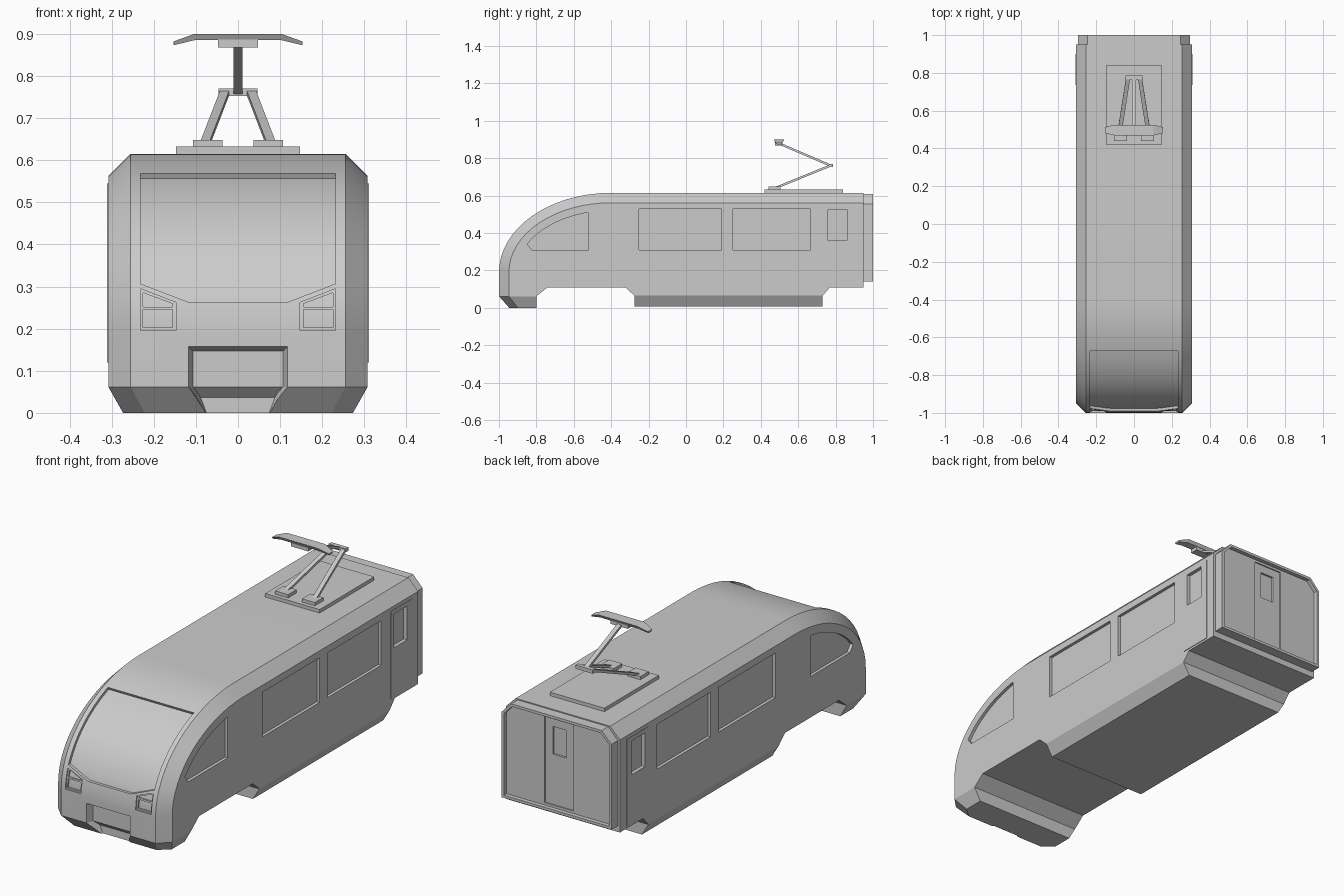
import bpy, bmesh
from math import cos, sin, radians
from mathutils import Vector

cube = bpy.data.objects.get("Cube")
if cube:
    bpy.data.objects.remove(cube, do_unlink=True)

grey = bpy.data.materials.new("light_grey")
grey.use_nodes = True
grey.diffuse_color = (0.6, 0.6, 0.6, 1)
for node in grey.node_tree.nodes:
    if node.type == 'BSDF_PRINCIPLED':
        node.inputs["Base Color"].default_value = (0.6, 0.6, 0.6, 1)


def activate(ob):
    bpy.ops.object.select_all(action='DESELECT')
    ob.select_set(True)
    bpy.context.view_layer.objects.active = ob


def loft(name, rings):
    """Closed solid through rings of equal point count."""
    bm = bmesh.new()
    loops = [[bm.verts.new(p) for p in ring] for ring in rings]
    n = len(loops[0])
    for a, b in zip(loops, loops[1:]):
        for i in range(n):
            j = (i + 1) % n
            bm.faces.new((a[i], a[j], b[j], b[i]))
    bm.faces.new(loops[0])
    bm.faces.new(loops[-1])
    bmesh.ops.recalc_face_normals(bm, faces=bm.faces[:])
    mesh = bpy.data.meshes.new(name)
    bm.to_mesh(mesh)
    bm.free()
    mesh.materials.append(grey)
    ob = bpy.data.objects.new(name, mesh)
    bpy.context.collection.objects.link(ob)
    return ob


def prism(name, pts, axis, lo, hi):
    """Extrude a 2D outline along an axis."""
    def place(p, d):
        return {'X': (d, *p), 'Y': (p[0], d, p[1]), 'Z': (*p, d)}[axis]
    return loft(name, [[place(p, d) for p in pts] for d in (lo, hi)])


def rect(a, b, c, d):
    return [(a, c), (b, c), (b, d), (a, d)]


def box(name, x0, x1, y0, y1, z0, z1):
    return prism(name, rect(x0, x1, y0, y1), 'Z', z0, z1)


def boolean(obs, cutter, mode='DIFFERENCE', remove=True):
    cutter.hide_render = True
    for ob in obs:
        mod = ob.modifiers.new("cut", 'BOOLEAN')
        mod.operation = mode
        mod.solver = 'EXACT'
        mod.object = cutter
        activate(ob)
        bpy.ops.object.modifier_apply(modifier=mod.name)
    if remove:
        bpy.data.objects.remove(cutter, do_unlink=True)


def bar(name, a, b, w, t):
    """Rectangular rod between two points."""
    a, b = Vector(a), Vector(b)
    side = Vector((1, 0, 0)) * w / 2
    up = (b - a).cross(Vector((1, 0, 0))).normalized() * t / 2
    return loft(name, [[p - side - up, p + side - up, p + side + up, p - side + up] for p in (a, b)])


def arc(inset, t0=0, t1=90, n=16):
    """Nose curve, offset inward."""
    angles = [radians(t0 + (t1 - t0) * i / n) for i in range(n + 1)]
    return [(-0.4 - (0.6 - inset) * cos(t), 0.19 + (0.425 - inset) * sin(t)) for t in angles]


# Body shell: full profile in the middle, inset profile at the side walls
def section(x, inset):
    lower = [(0.95, 0.11), (0.77, 0.11), (0.73, 0.065), (-0.275, 0.065), (-0.325, 0.11),
             (-0.74, 0.11), (-0.8, 0.062), (-1 + inset, 0.062)]
    return [(x, y, z) for y, z in arc(inset) + [(0.95, 0.615 - inset)] + lower]


W = 0.308
body = loft("body", [section(-W, 0.053), section(-0.255, 0), section(0.255, 0), section(W, 0.053)])


# Skirts that narrow towards the ground
def outline(x, front, back, corner_x, corner_y, z):
    return [(-x, back, z), (-x, corner_y, z), (-corner_x, front, z),
            (corner_x, front, z), (x, corner_y, z), (x, back, z)]


front_skirt = loft("front_skirt", [outline(W, -1, -0.8, 0.255, -0.947, 0.062),
                                   outline(0.273, -0.945, -0.8, 0.222, -0.9, 0)])
underbody = loft("underbody", [
    [(x, y, z) for x, y in rect(-w, w, -0.275, 0.73)] for w, z in ((W, 0.065), (0.273, 0.007))])

# Side doors, slightly proud of the wall
doors = [box(f"{n}_side_door", min(s * W, s * 0.311), max(s * W, s * 0.311), 0.735, 0.9, 0.12, 0.545)
         for n, s in (("left", 1), ("right", -1))]

# Side windows
cab = [(-0.52, 0.31)] + arc(0.095, 75, 22, 10)
cab = [(-0.52, 0.31), (-0.52, 0.508)] + [p for p in cab[1:] if p[0] < -0.53 and p[1] > 0.32] + [(-0.825, 0.31)]
for pts in (cab, rect(-0.25, 0.19, 0.31, 0.528), rect(0.25, 0.665, 0.31, 0.528), rect(0.76, 0.86, 0.36, 0.525)):
    for s in (-1, 1):
        lo, hi = sorted((s * 0.293, s * 0.4))
        boolean([body] + (doors if pts[0][0] > 0.7 else []), prism("window_cutter", pts, 'X', lo, hi))


# Recesses that follow the nose curve
def nose_recess(pts, depth, top):
    shell = [(-1.05, 0.12)] + arc(-0.05, 0, top) + arc(depth, 0, top)[::-1] + [(-1 + depth, 0.12)]
    cutter = prism("recess_cutter", shell, 'X', -0.5, 0.5)
    boolean([cutter], prism("recess_outline", pts, 'Y', -1.3, -0.3), 'INTERSECT')
    boolean([body], cutter)


nose_recess([(-0.232, 0.8), (-0.232, 0.307), (-0.115, 0.262), (0.115, 0.262), (0.232, 0.307), (0.232, 0.8)],
            0.014, 63)
for s in (-1, 1):
    for depth, pts in (
            (0.006, [(0.232, 0.295), (0.147, 0.262), (0.147, 0.196), (0.232, 0.196)]),
            (0.014, [(0.225, 0.285), (0.155, 0.259), (0.155, 0.252), (0.225, 0.252)]),
            (0.014, rect(0.155, 0.225, 0.203, 0.245))):
        nose_recess([(s * x, z) for x, z in pts], depth, 60)

# Coupler recess in the nose
notch = loft("notch_cutter", [
    [(-0.118 * k, y, top), (-0.118 * k, y, 0.062), (-0.08 * k, y, -0.02),
     (0.08 * k, y, -0.02), (0.118 * k, y, 0.062), (0.118 * k, y, top)]
    for k, y, top in ((1.09, -1.035, 0.168), (0.81, -0.93, 0.136))])
boolean([notch], prism("notch_profile", [(-1.1, -0.05), (-0.938, -0.05), (-0.938, 0.037), (-0.965, 0.062),
                                         (-0.965, 0.2), (-1.1, 0.2)], 'X', -0.3, 0.3), 'INTERSECT')
boolean([body, front_skirt], notch)


# Rear end frame with recessed wall, door and door window
def end_outline(d):
    return [(-0.297 + d, 0.14 + d), (0.297 - d, 0.14 + d), (0.297 - d, 0.556 - d * 0.4),
            (0.245 - d * 0.4, 0.61 - d), (-0.245 + d * 0.4, 0.61 - d), (-0.297 + d, 0.556 - d * 0.4)]


rear = prism("rear_end_frame", end_outline(0), 'Y', 0.94, 1)
for pts, depth in ((end_outline(0.013), 0.02), (rect(-0.078, 0.078, 0.165, 0.585), 0.026),
                   (rect(-0.037, 0.037, 0.41, 0.545), 0.036)):
    boolean([rear], prism("rear_cutter", pts, 'Y', 1 - depth, 1.1))

# Pantograph
box("pantograph_base", -0.147, 0.147, 0.42, 0.84, 0.61, 0.632)
for n, s in (("left", 1), ("right", -1)):
    x0, x1 = sorted((s * 0.037, s * 0.107))
    box(f"{n}_pantograph_foot", x0, x1, 0.44, 0.505, 0.63, 0.648)
    bar(f"{n}_lower_arm", (s * 0.078, 0.475, 0.64), (s * 0.031, 0.775, 0.762), 0.022, 0.012)
box("arm_joint", -0.046, 0.046, 0.765, 0.785, 0.752, 0.77)
bar("upper_arm", (0, 0.775, 0.76), (0, 0.495, 0.88), 0.022, 0.012)
box("head_bracket", -0.047, 0.047, 0.475, 0.515, 0.868, 0.886)
loft("contact_strip", [
    [(x, 0.497 + y, z) for y, z in ((-h, z1), (h, z1), (h * 0.7, z0), (-h * 0.7, z0))]
    for x, h, z0, z1 in ((-0.153, 0.016, 0.873, 0.882), (-0.103, 0.028, 0.885, 0.9),
                         (0.103, 0.028, 0.885, 0.9), (0.153, 0.016, 0.873, 0.882))])

# Smooth the curved nose, keep edges crisp
activate(body)
bpy.ops.object.shade_smooth_by_angle(angle=radians(25))
